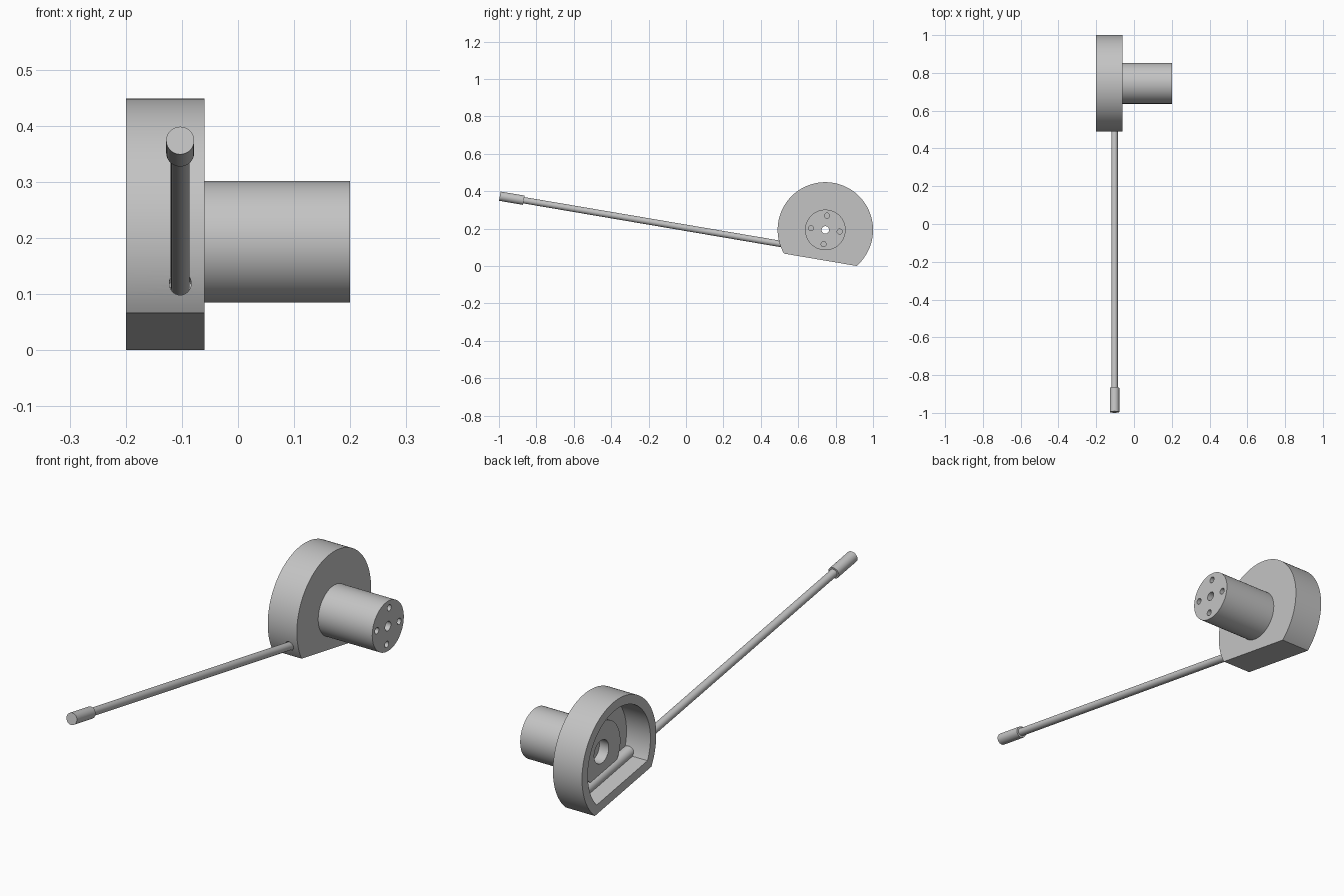
import bpy, bmesh, math
from mathutils import Matrix, Vector

if "Cube" in bpy.data.objects:
    bpy.data.objects.remove(bpy.data.objects["Cube"])

gray = bpy.data.materials.new("plain gray")
gray.diffuse_color = (0.55, 0.55, 0.55, 1)
gray.use_nodes = True
gray.node_tree.nodes["Principled BSDF"].inputs["Base Color"].default_value = gray.diffuse_color

# Whole assembly is built around the hub axis (x), then tilted and placed
PLACE = Matrix.Translation((0, 0.745, 0.1935)) @ Matrix.Rotation(math.radians(-9.65), 4, 'X')
ROD_X, ROD_Z = -0.103, -0.114


def prism(name, pts, x0, x1):
    """Extrude a closed (y, z) outline along x."""
    bm = bmesh.new()
    face = bm.faces.new([bm.verts.new((x0, y, z)) for y, z in pts])
    ext = bmesh.ops.extrude_face_region(bm, geom=[face])
    bmesh.ops.translate(bm, vec=(x1 - x0, 0, 0),
                        verts=[v for v in ext["geom"] if isinstance(v, bmesh.types.BMVert)])
    bmesh.ops.recalc_face_normals(bm, faces=bm.faces)
    return finish(name, bm)


def finish(name, bm):
    me = bpy.data.meshes.new(name)
    bm.to_mesh(me)
    bm.free()
    me.materials.append(gray)
    ob = bpy.data.objects.new(name, me)
    bpy.context.collection.objects.link(ob)
    return ob


def disc(name, r, x0, x1, cy=0, cz=0, n=64):
    """Cylinder along the hub axis."""
    ring = [2 * math.pi * i / n for i in range(n)]
    return prism(name, [(cy + r * math.cos(a), cz + r * math.sin(a)) for a in ring], x0, x1)


def bar(name, r, y0, y1, n=40):
    """Cylinder along the rod axis."""
    bm = bmesh.new()
    m = Matrix.Translation((ROD_X, (y0 + y1) / 2, ROD_Z)) @ Matrix.Rotation(math.pi / 2, 4, 'X')
    bmesh.ops.create_cone(bm, cap_ends=True, segments=n, radius1=r, radius2=r,
                          depth=y1 - y0, matrix=m)
    return finish(name, bm)


def cut_circle(r, flat, n=128):
    """Circle with its bottom cut off level at z = -flat."""
    a0 = math.asin(-flat / r)
    sweep = math.pi - 2 * a0
    return [(r * math.cos(a0 + sweep * i / n), r * math.sin(a0 + sweep * i / n)) for i in range(n + 1)]


def combine(ob, other, op):
    mod = ob.modifiers.new("join", 'BOOLEAN')
    mod.operation, mod.solver, mod.object = op, 'EXACT', other
    bpy.context.view_layer.objects.active = ob
    bpy.ops.object.modifier_apply(modifier=mod.name)
    bpy.data.objects.remove(other)


# Housing: round cup with a flat base, open on the left side
housing = prism("housing", cut_circle(0.255, 0.162), -0.2, -0.06)
combine(housing, prism("cavity", cut_circle(0.215, 0.122), -0.3, -0.085), 'DIFFERENCE')

# Inner boss and outer hub
combine(housing, disc("boss", 0.13, -0.115, -0.07), 'UNION')
combine(housing, disc("hub", 0.1085, -0.075, 0.2), 'UNION')

# Recess, through bore, four blind holes and the rod opening
combine(housing, disc("recess", 0.05, -0.3, -0.07), 'DIFFERENCE')
combine(housing, disc("bore", 0.02, -0.4, 0.3, n=32), 'DIFFERENCE')
for i in range(4):
    a = math.radians(90 + 3 + 90 * i)
    combine(housing, disc("pin_hole", 0.0135, 0.14, 0.3,
                          0.077 * math.cos(a), 0.077 * math.sin(a), 24), 'DIFFERENCE')
combine(housing, bar("rod_opening", 0.0195, -0.3, -0.15), 'DIFFERENCE')

# Rod, its end cap, and the sleeve that holds it inside the housing
parts = [housing,
         bar("rod", 0.017, -1.63, -0.185),
         bar("rod_cap", 0.025, -1.746, -1.616),
         bar("rod_sleeve", 0.026, -0.19, 0.19)]

for ob in parts:
    ob.data.transform(PLACE)
    bpy.ops.object.select_all(action='DESELECT')
    ob.select_set(True)
    bpy.context.view_layer.objects.active = ob
    bpy.ops.object.shade_smooth_by_angle(angle=math.radians(30))
